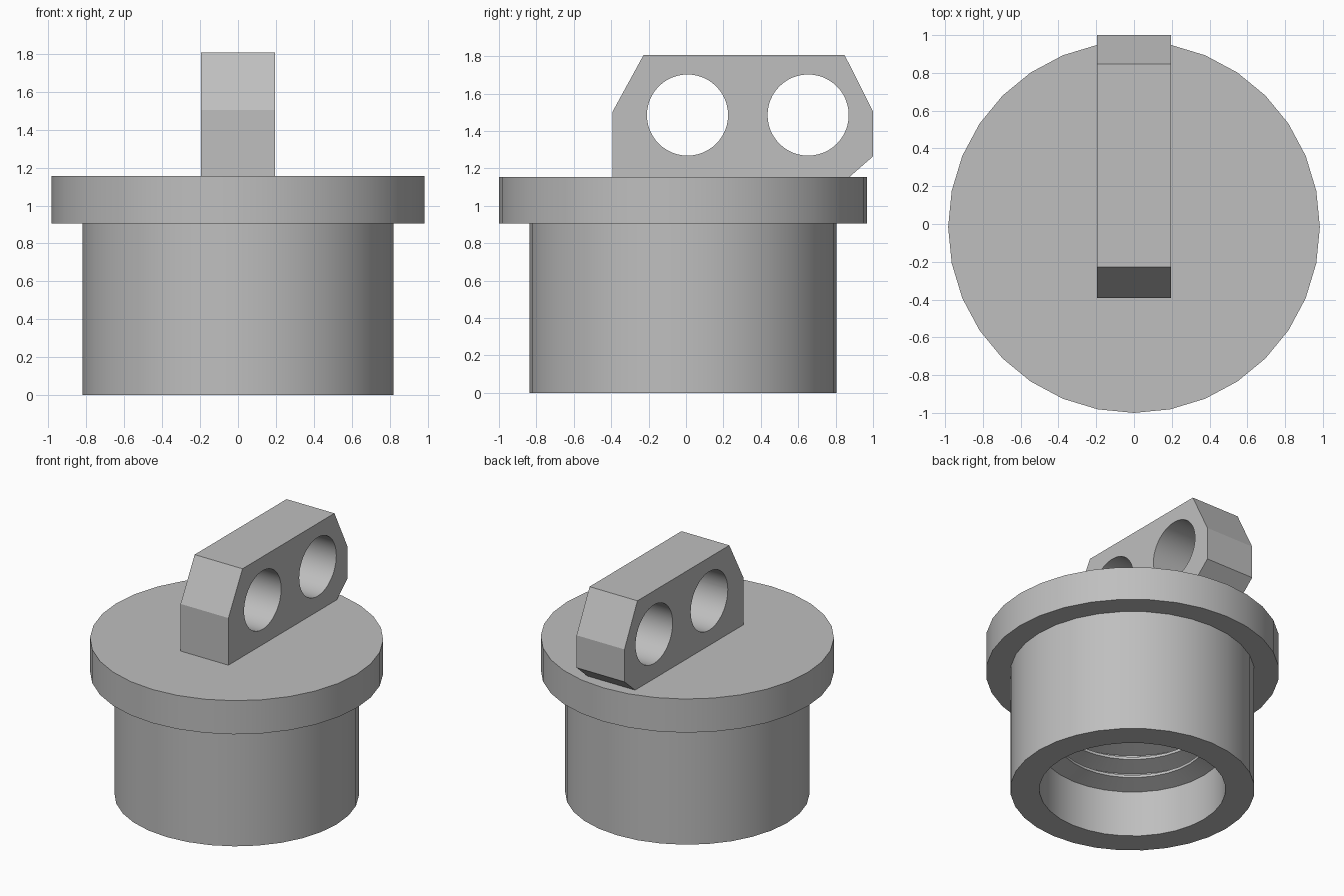
import bpy, bmesh, math
from mathutils import Matrix, Vector

cube = bpy.data.objects.get("Cube")
if cube:
    bpy.data.objects.remove(cube, do_unlink=True)

grey = bpy.data.materials.new("plain grey")
grey.use_nodes = True
grey.diffuse_color = (0.52, 0.52, 0.52, 1)
grey.node_tree.nodes["Principled BSDF"].inputs["Base Color"].default_value = grey.diffuse_color

SIDES = 32
AXIS_Y = -0.016


def make_object(name, bm):
    bmesh.ops.recalc_face_normals(bm, faces=bm.faces)
    mesh = bpy.data.meshes.new(name)
    bm.to_mesh(mesh)
    bm.free()
    mesh.materials.append(grey)
    obj = bpy.data.objects.new(name, mesh)
    bpy.context.collection.objects.link(obj)
    return obj


def activate(obj):
    bpy.ops.object.select_all(action='DESELECT')
    obj.select_set(True)
    bpy.context.view_layer.objects.active = obj


def smooth(obj):
    activate(obj)
    bpy.ops.object.shade_smooth_by_angle(angle=math.radians(25))


def lathe(name, profile):
    """Revolve an (r, z) profile that starts and ends on the axis."""
    bm = bmesh.new()
    verts = [bm.verts.new((r, 0, z)) for r, z in profile]
    edges = [bm.edges.new(pair) for pair in zip(verts, verts[1:])]
    bmesh.ops.spin(bm, geom=verts + edges, cent=(0, 0, 0), axis=(0, 0, 1),
                   angle=math.tau, steps=SIDES, use_merge=True)
    bmesh.ops.remove_doubles(bm, verts=bm.verts, dist=0.0001)
    bmesh.ops.translate(bm, verts=bm.verts, vec=(0, AXIS_Y, 0))
    return make_object(name, bm)


# Flanged plug: outer wall, then the bore with its internal thread ridges
flange_r, body_r, bore_r, crest_r = 0.984, 0.82, 0.625, 0.50
profile = [(0, 1.155), (flange_r, 1.155), (flange_r, 0.906),
           (body_r, 0.906), (body_r, 0), (bore_r, 0)]
for i in range(4):
    z = 0.34 + 0.14 * i
    profile += [(bore_r, z), (crest_r, z + 0.04),
                (crest_r, z + 0.06), (bore_r, z + 0.12)]
profile += [(bore_r, 0.92), (0, 0.92)]
smooth(lathe("threaded_plug", profile))

# Handle lug: side outline extruded across x
outline = [(-0.392, 1.154), (-0.392, 1.504), (-0.227, 1.806), (0.848, 1.806),
           (1.0, 1.504), (1.0, 1.264), (0.874, 1.154)]
half_width = 0.196
bm = bmesh.new()
side = bm.faces.new([bm.verts.new((-half_width, y, z)) for y, z in outline])
extruded = bmesh.ops.extrude_face_region(bm, geom=[side], use_keep_orig=True)
bmesh.ops.translate(bm, vec=(2 * half_width, 0, 0),
                    verts=[g for g in extruded["geom"] if isinstance(g, bmesh.types.BMVert)])
lug = make_object("handle_lug", bm)

# Two round holes through the lug
for y in (0.008, 0.653):
    bm = bmesh.new()
    bmesh.ops.create_cone(bm, cap_ends=True, segments=48, radius1=0.217, radius2=0.217, depth=1,
                          matrix=Matrix.Translation(Vector((0, y, 1.485)))
                          @ Matrix.Rotation(math.pi / 2, 4, 'Y'))
    cutter = make_object("hole_cutter", bm)
    cutter.hide_render = True
    cut = lug.modifiers.new("hole", 'BOOLEAN')
    cut.operation = 'DIFFERENCE'
    cut.solver = 'EXACT'
    cut.object = cutter
    activate(lug)
    bpy.ops.object.modifier_apply(modifier=cut.name)
    bpy.data.objects.remove(cutter, do_unlink=True)
smooth(lug)
